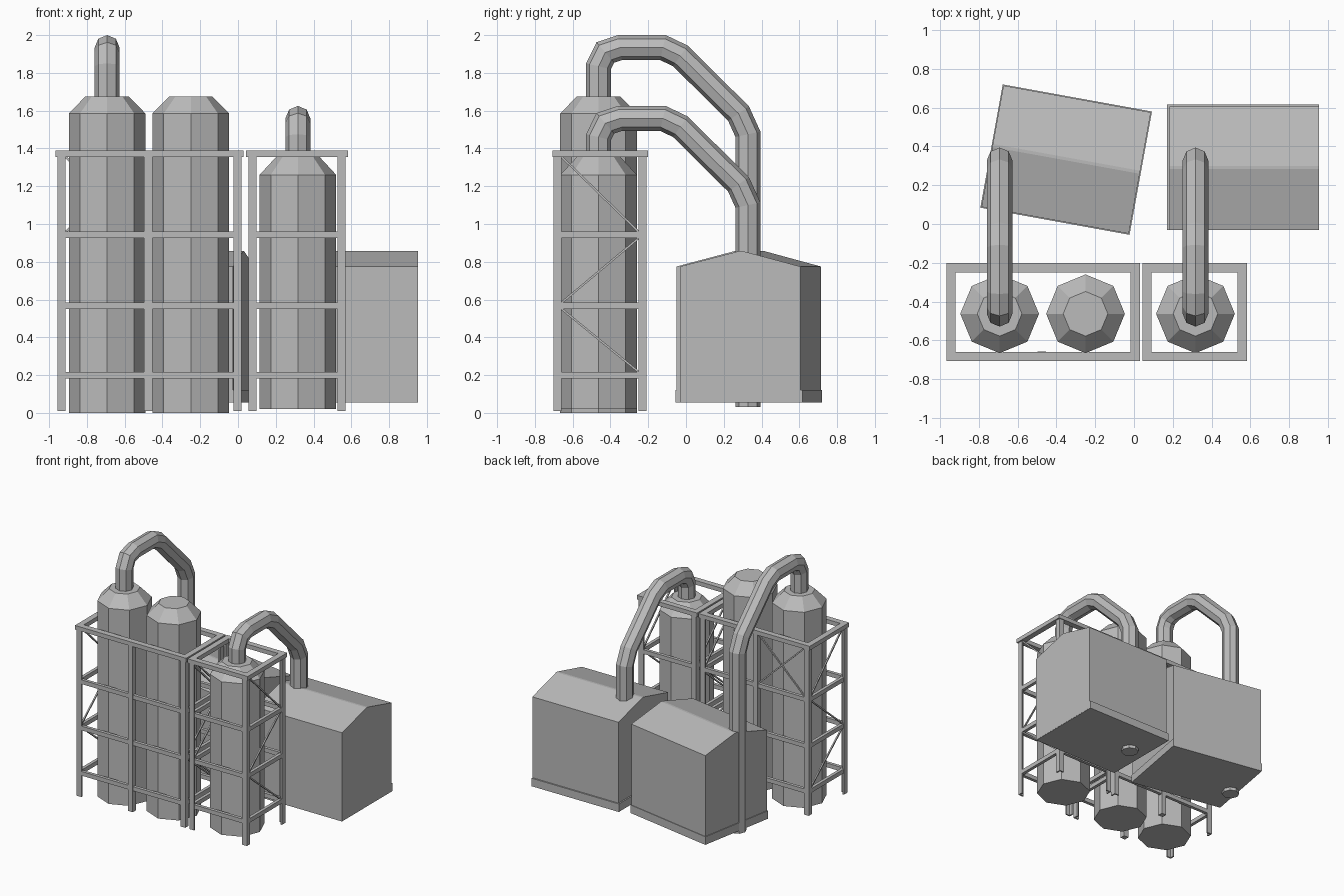
import bpy, bmesh, math
from mathutils import Matrix, Vector

if "Cube" in bpy.data.objects:
    bpy.data.objects.remove(bpy.data.objects["Cube"])

# One plain grey for everything
GREY = (0.5, 0.5, 0.5, 1)
grey = bpy.data.materials.new("plain_grey")
grey.use_nodes = True
grey.diffuse_color = GREY
shader = next(n for n in grey.node_tree.nodes if n.type == "BSDF_PRINCIPLED")
shader.inputs["Base Color"].default_value = GREY


def finish(name, bm, matrix=None):
    bmesh.ops.recalc_face_normals(bm, faces=bm.faces)
    mesh = bpy.data.meshes.new(name)
    bm.to_mesh(mesh)
    bm.free()
    mesh.materials.append(grey)
    obj = bpy.data.objects.new(name, mesh)
    if matrix:
        obj.matrix_world = matrix
    bpy.context.collection.objects.link(obj)
    return obj


def box(bm, low, high):
    low, high = Vector(low), Vector(high)
    size = Matrix.Diagonal((high - low).to_4d())
    bmesh.ops.create_cube(bm, size=1, matrix=Matrix.Translation((low + high) / 2) @ size)


def rod(bm, start, end, width):
    start, end = Vector(start), Vector(end)
    along = end - start
    turn = along.to_track_quat("Z", "Y").to_matrix().to_4x4()
    size = Matrix.Diagonal((width, width, along.length, 1))
    bmesh.ops.create_cube(bm, size=1, matrix=Matrix.Translation((start + end) / 2) @ turn @ size)


def skin(bm, rings):
    """Join rings of points into a closed tube."""
    loops = [[bm.verts.new(p) for p in ring] for ring in rings]
    n = len(loops[0])
    for a, b in zip(loops, loops[1:]):
        for i in range(n):
            j = (i + 1) % n
            bm.faces.new((a[i], a[j], b[j], b[i]))
    bm.faces.new(loops[0])
    bm.faces.new(loops[-1])


EIGHTHS = [(math.cos(i * math.pi / 4), math.sin(i * math.pi / 4)) for i in range(8)]
TANK_Y = -0.463


# Eight-sided tanks with a tapered shoulder
def tank(name, x, bottom, shoulder, top):
    bm = bmesh.new()
    profile = [(0.203, bottom), (0.203, shoulder), (0.115, top)]
    skin(bm, [[(x + r * c, TANK_Y + r * s, z) for c, s in EIGHTHS] for r, z in profile])
    finish(name, bm)


tank("tall_tank_right", -0.693, 0.0, 1.585, 1.675)
tank("tall_tank_middle", -0.25, 0.0, 1.585, 1.675)
tank("short_tank", 0.317, 0.02, 1.26, 1.355)


# Bent pipes from tank top down through the sheds, mitred at each bend
def pipe(name, x, start, drop):
    path = [(-0.463, start + drop), (-0.463, 1.835), (-0.427, 1.908), (-0.35, 1.934),
            (-0.122, 1.934), (-0.03, 1.89), (0.278, 1.585), (0.328, 1.475), (0.328, 0.03 + drop)]
    pts = [Vector((y, z - drop)) for y, z in path]
    rings = []
    for i, p in enumerate(pts):
        before = (p - pts[i - 1]).normalized() if i else (pts[1] - p).normalized()
        after = (pts[i + 1] - p).normalized() if i < len(pts) - 1 else before
        mid = (before + after).normalized()
        side = Vector((-mid.y, mid.x)) / mid.dot(before)
        rings.append([(x + 0.066 * c, p.x + side.x * 0.066 * s, p.y + side.y * 0.066 * s)
                      for c, s in EIGHTHS])
    bm = bmesh.new()
    skin(bm, rings)
    finish(name, bm)


pipe("tall_pipe", -0.693, 1.64, 0)
pipe("short_pipe", 0.317, 1.32, 0.375)

# Steel frames: top ring, angle-iron posts, rails and diagonal braces
FRONT, BACK = -0.707, -0.202
TOP, BAR, POST, INSET, THIN = 1.355, 0.047, 0.043, 0.012, 0.012
RAILS = (0.183, 0.55, 0.925)
RAIL_H = 0.034


def frame(name, x0, x1, middle=None):
    bm = bmesh.new()
    high = TOP + RAIL_H
    for y in (FRONT, BACK - BAR):
        box(bm, (x0, y, TOP), (x1, y + BAR, high))
    for x in (x0, x1 - BAR):
        box(bm, (x, FRONT + BAR, TOP), (x + BAR, BACK - BAR, high))
    finish(name + "_top_ring", bm)

    a, b, f, k = x0 + INSET, x1 - INSET, FRONT + INSET / 2, BACK - INSET / 2
    bm = bmesh.new()
    for x, sx in ((a, 1), (b, -1)):
        for y, sy in ((f, 1), (k, -1)):
            for dx, dy in ((POST, THIN), (THIN, POST)):
                ends_x, ends_y = sorted((x, x + sx * dx)), sorted((y, y + sy * dy))
                box(bm, (ends_x[0], ends_y[0], 0.01), (ends_x[1], ends_y[1], TOP))
    if middle:
        for y in (f, k - POST):
            box(bm, (middle - POST / 2, y, 0.01), (middle + POST / 2, y + POST, TOP))
    finish(name + "_posts", bm)

    bm = bmesh.new()
    t = 0.028
    for z in RAILS:
        for y in (f + 0.002, k - t):
            box(bm, (a + 0.002, y, z), (b - 0.002, y + t - 0.002, z + RAIL_H))
        for x in (a + 0.002, b - t):
            box(bm, (x, f + t, z), (x + t - 0.002, k - t, z + RAIL_H))
    finish(name + "_rails", bm)

    # Zigzag braces on both ends
    bm = bmesh.new()
    levels = [TOP] + [z for z in reversed(RAILS)]
    for i in range(len(levels) - 1):
        upper, lower = levels[i], levels[i + 1] + RAIL_H
        ends = (f + POST, k - POST) if i % 2 == 0 else (k - POST, f + POST)
        for x in (a + 0.015, b - 0.015):
            rod(bm, (x, ends[0], upper), (x, ends[1], lower), 0.011)
    # Crossed braces in the upper back bay
    if middle:
        left, right = a + POST, middle - POST / 2
        low = RAILS[-1] + RAIL_H
        rod(bm, (left, k - 0.015, low), (right, k - 0.015, TOP), 0.011)
        rod(bm, (left, k - 0.012, TOP), (right, k - 0.012, low), 0.011)
    finish(name + "_braces", bm)


frame("wide_frame", -0.967, 0.03, -0.475)
frame("narrow_frame", 0.043, 0.582)


# Gabled sheds with a narrow flat ridge and a low plinth
def shed(name, x, y, angle, shift):
    place = Matrix.Translation((x, y, 0)) @ Matrix.Rotation(math.radians(angle), 4, "Z")
    w, d = 0.386, 0.318
    bm = bmesh.new()
    outline = [(-d, 0.058), (d, 0.058), (d, 0.775), (0.012, 0.857), (-0.004, 0.857), (-d, 0.775)]
    skin(bm, [[(s * w, py, pz) for py, pz in outline] for s in (-1, 1)])
    finish(name + "_walls_and_roof", bm, place)
    bm = bmesh.new()
    e = 0.005
    box(bm, (-w - e - shift, -d - e + shift, 0.055), (w + e - shift, d + e + shift, 0.12))
    finish(name + "_plinth", bm, place)


shed("left_shed", 0.568, 0.287, 0, 0.006)
shed("right_shed", -0.35, 0.332, -10.3, 0)
